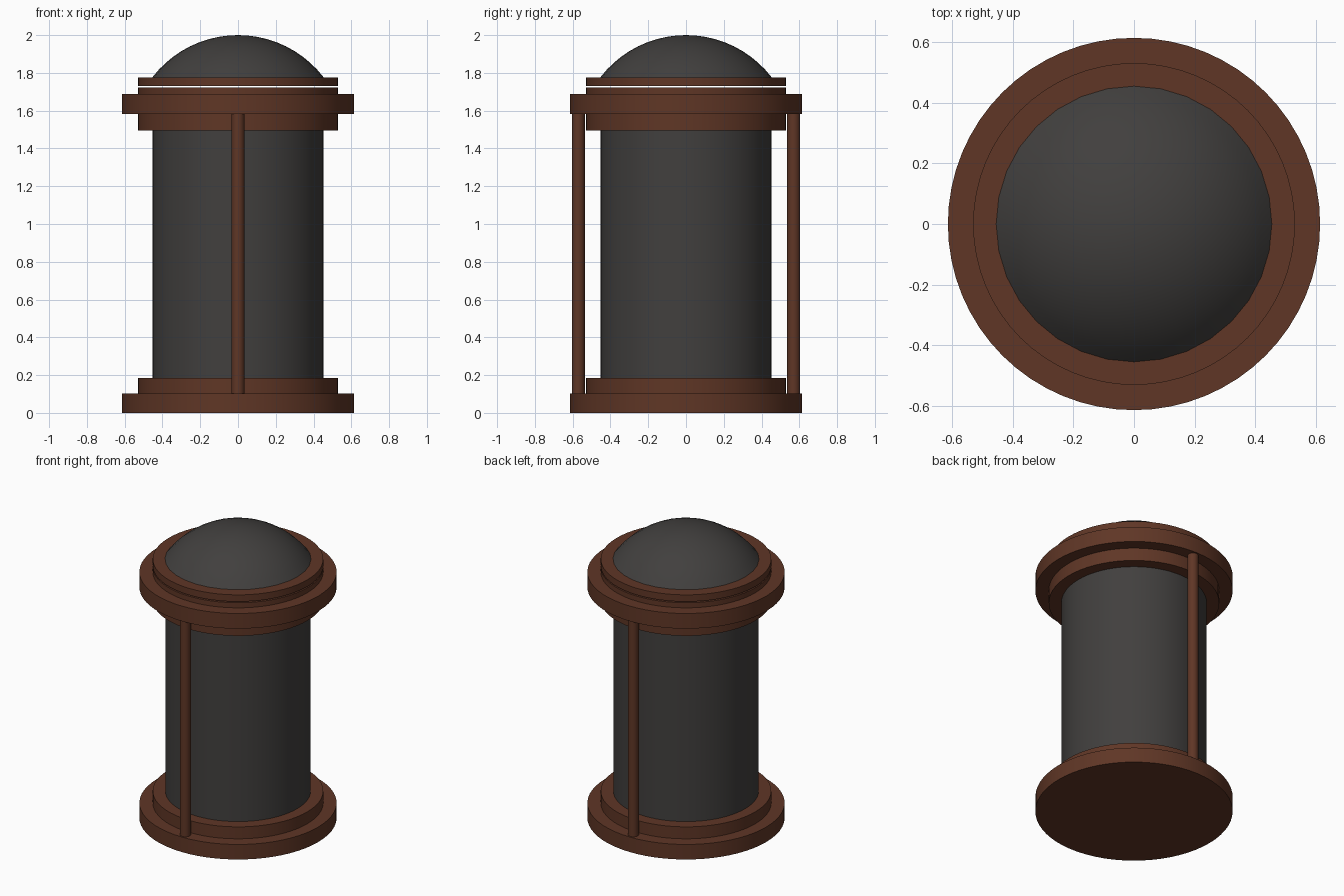
import bpy
import math

if "Cube" in bpy.data.objects:
    bpy.data.objects.remove(bpy.data.objects["Cube"])


def material(name, color):
    m = bpy.data.materials.new(name)
    m.diffuse_color = (*color, 1)
    m.use_nodes = True
    m.node_tree.nodes["Principled BSDF"].inputs["Base Color"].default_value = m.diffuse_color
    return m


WOOD = material("wood", (0.115, 0.037, 0.019))
DARK = material("dark_metal", (0.053, 0.050, 0.048))


def finish(obj, name, mat):
    obj.name = name
    obj.data.materials.append(mat)
    bpy.ops.object.shade_smooth_by_angle(angle=math.radians(35))


def disc(name, radius, z0, z1, mat, y=0.0, sides=64):
    bpy.ops.mesh.primitive_cylinder_add(
        vertices=sides, radius=radius, depth=z1 - z0, location=(0, y, (z0 + z1) / 2))
    finish(bpy.context.object, name, mat)


def dome(name, radius, z0, z1, mat, sides=32, rings=10):
    # Spherical cap swept from rim to a single top point
    h = z1 - z0
    R = (radius ** 2 + h ** 2) / (2 * h)
    limit = math.asin(radius / R)
    verts, faces = [], []
    for i in range(rings):
        a = limit * (1 - i / rings)
        for j in range(sides):
            t = 2 * math.pi * j / sides
            verts.append((R * math.sin(a) * math.cos(t),
                          R * math.sin(a) * math.sin(t), z1 - R + R * math.cos(a)))
    verts.append((0, 0, z1))
    for j in range(sides):
        k = (j + 1) % sides
        for i in range(rings - 1):
            faces.append((i * sides + j, i * sides + k,
                          (i + 1) * sides + k, (i + 1) * sides + j))
        faces.append(((rings - 1) * sides + j, (rings - 1) * sides + k, rings * sides))
    mesh = bpy.data.meshes.new(name)
    mesh.from_pydata(verts, [], faces)
    obj = bpy.data.objects.new(name, mesh)
    bpy.context.collection.objects.link(obj)
    bpy.ops.object.select_all(action='DESELECT')
    obj.select_set(True)
    bpy.context.view_layer.objects.active = obj
    finish(obj, name, mat)


# Stepped base
disc("base_plate", 0.613, 0.0, 0.103, WOOD)
disc("base_step", 0.53, 0.103, 0.185, WOOD)

# Main drum
disc("body", 0.452, 0.185, 1.495, DARK)

# Upper collar, with a hairline gap under the cap ring
disc("collar_lower", 0.53, 1.495, 1.583, WOOD)
disc("collar_flange", 0.613, 1.583, 1.687, WOOD)
disc("collar_upper", 0.53, 1.687, 1.722, WOOD)
disc("cap_ring", 0.53, 1.73, 1.776, WOOD)

# Domed lid
dome("dome", 0.454, 1.776, 2.0, DARK)

# Front and back posts
for name, y in (("front_post", -0.57), ("back_post", 0.57)):
    disc(name, 0.034, 0.103, 1.583, WOOD, y=y, sides=24)
